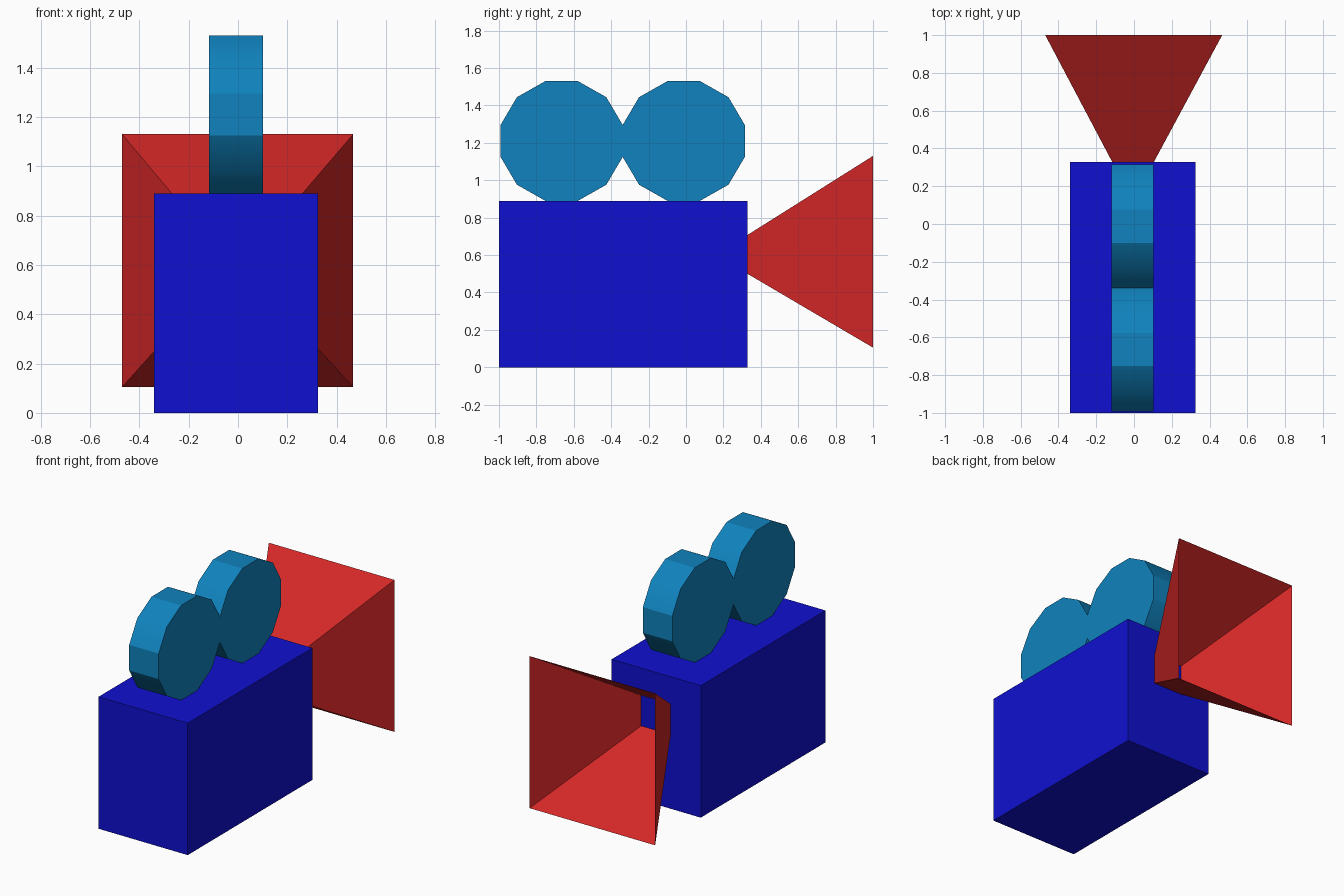
import bpy
import bmesh
from math import sin, cos, radians

cube = bpy.data.objects.get("Cube")
if cube:
    bpy.data.objects.remove(cube, do_unlink=True)


def make_material(name, rgb):
    mat = bpy.data.materials.new(name)
    mat.use_nodes = True
    color = (*rgb, 1.0)
    mat.diffuse_color = color
    mat.node_tree.nodes["Principled BSDF"].inputs["Base Color"].default_value = color
    return mat


def make_object(name, bm, mat):
    bmesh.ops.recalc_face_normals(bm, faces=bm.faces)
    mesh = bpy.data.meshes.new(name)
    bm.to_mesh(mesh)
    bm.free()
    mesh.materials.append(mat)
    obj = bpy.data.objects.new(name, mesh)
    bpy.context.collection.objects.link(obj)
    return obj


def bridge(bm, ring_a, ring_b):
    """Join two equal loops of points with quads and return their vertices."""
    a = [bm.verts.new(p) for p in ring_a]
    b = [bm.verts.new(p) for p in ring_b]
    n = len(a)
    sides = [bm.faces.new((a[i], a[(i + 1) % n], b[(i + 1) % n], b[i])) for i in range(n)]
    return a, b, sides


def rectangle(y, x0, x1, z0, z1):
    return [(x0, y, z0), (x1, y, z0), (x1, y, z1), (x0, y, z1)]


blue = make_material("deep blue", (0.005, 0.005, 0.63))
teal = make_material("sky blue", (0.005, 0.225, 0.51))
red = make_material("red", (0.66, 0.02, 0.02))

# Camera body: closed box
bm = bmesh.new()
front, back, _ = bridge(bm, rectangle(-1, -0.34, 0.325, 0, 0.89),
                        rectangle(0.328, -0.34, 0.325, 0, 0.89))
bm.faces.new(front)
bm.faces.new(back)
make_object("camera_body", bm, blue)

# Lens hood: flared thin shell, open at both ends
bm = bmesh.new()
bridge(bm, rectangle(0.328, -0.115, 0.105, 0.5, 0.707),
       rectangle(1, -0.47, 0.467, 0.105, 1.13))
make_object("lens_hood", bm, red)


# Film reels: twelve-sided discs with a flat side down
def film_reel(name, y, z=1.21, ry=0.338, rz=0.331, x0=-0.118, x1=0.102):
    angles = [radians(15 + 30 * i) for i in range(12)]
    rings = [[(x, y + ry * cos(a), z + rz * sin(a)) for a in angles] for x in (x0, x1)]
    bm = bmesh.new()
    left, right, sides = bridge(bm, *rings)
    for face in sides:
        face.smooth = True
    bm.faces.new(left)
    bm.faces.new(right)
    # Only the diagonal corners are softened
    for edge in bm.edges:
        edge.smooth = False
    for i in range(1, 12, 3):
        bm.edges.get((left[i], right[i])).smooth = True
    make_object(name, bm, teal)


film_reel("front_film_reel", -0.665)
film_reel("back_film_reel", -0.012)
